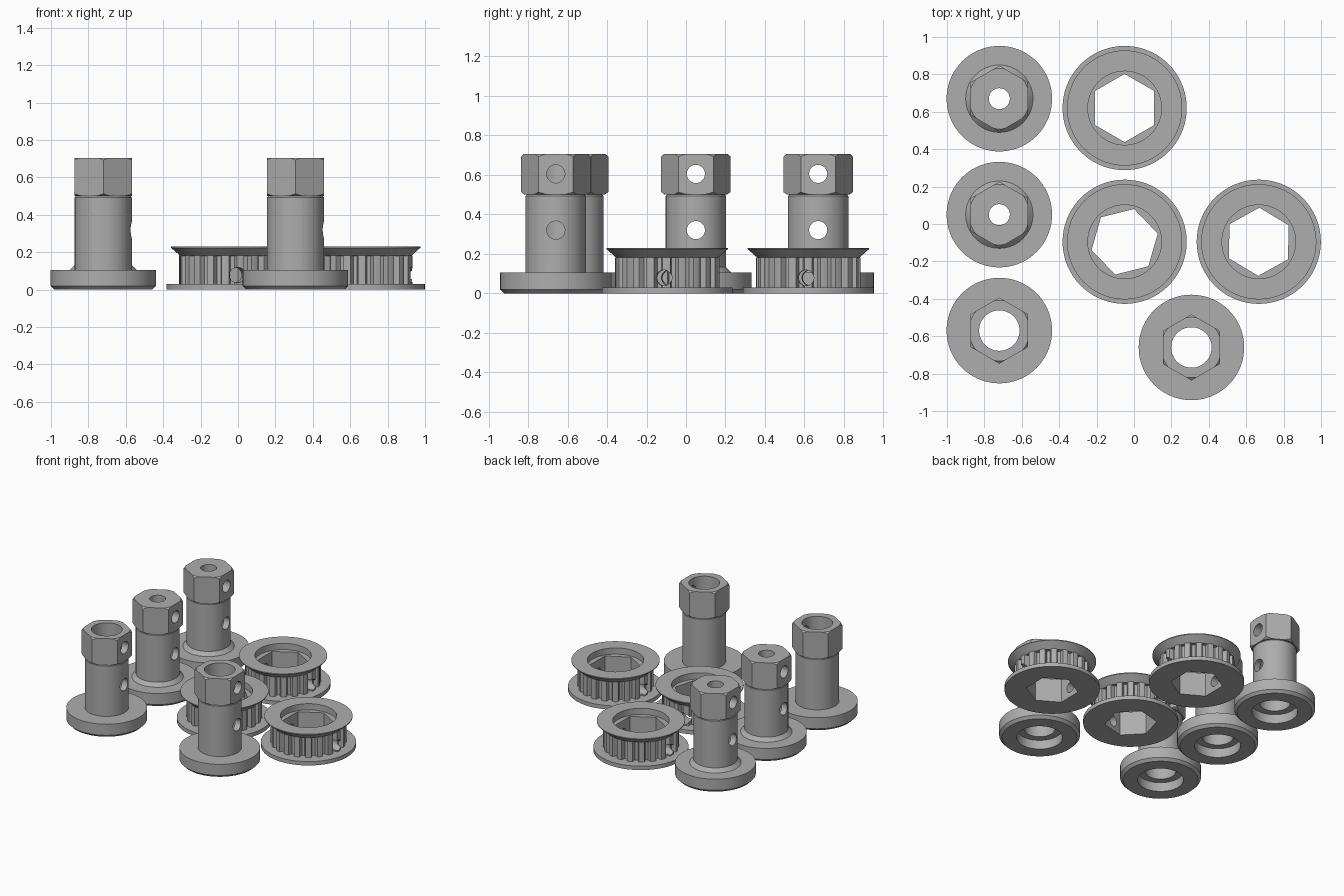
import bpy, bmesh, math
from mathutils import Matrix

if "Cube" in bpy.data.objects:
    bpy.data.objects.remove(bpy.data.objects["Cube"])

grey = bpy.data.materials.new("plain grey")
grey.diffuse_color = (0.42, 0.42, 0.42, 1)
grey.use_nodes = True
grey.node_tree.nodes["Principled BSDF"].inputs["Base Color"].default_value = grey.diffuse_color


def make(name, bm):
    bmesh.ops.recalc_face_normals(bm, faces=bm.faces)
    me = bpy.data.meshes.new(name)
    bm.to_mesh(me)
    bm.free()
    me.materials.append(grey)
    ob = bpy.data.objects.new(name, me)
    bpy.context.collection.objects.link(ob)
    return ob


def lathe(name, profile, n=72):
    """Revolve a closed (radius, z) profile that stays off the axis."""
    bm = bmesh.new()
    rings = [[bm.verts.new((r * math.cos(2 * math.pi * i / n), r * math.sin(2 * math.pi * i / n), z))
              for r, z in profile] for i in range(n)]
    m = len(profile)
    for i in range(n):
        a, b = rings[i], rings[(i + 1) % n]
        for j in range(m):
            k = (j + 1) % m
            bm.faces.new((a[j], b[j], b[k], a[k]))
    return make(name, bm)


def prism(name, pts, z0, z1):
    bm = bmesh.new()
    lo = [bm.verts.new((x, y, z0)) for x, y in pts]
    hi = [bm.verts.new((x, y, z1)) for x, y in pts]
    bm.faces.new(lo)
    bm.faces.new(hi)
    for i in range(len(pts)):
        k = (i + 1) % len(pts)
        bm.faces.new((lo[i], lo[k], hi[k], hi[i]))
    return make(name, bm)


def polar(r, deg):
    return r * math.cos(math.radians(deg)), r * math.sin(math.radians(deg))


def hexagon(name, apothem, z0, z1):
    r = apothem / math.cos(math.pi / 6)
    return prism(name, [polar(r, 30 + 60 * i) for i in range(6)], z0, z1)


def rod(radius, z, x0, x1, turn=0):
    """Horizontal drill along x."""
    bm = bmesh.new()
    bmesh.ops.create_cone(bm, cap_ends=True, segments=32, radius1=radius, radius2=radius, depth=x1 - x0,
                          matrix=Matrix.Rotation(math.radians(turn), 4, 'Z')
                          @ Matrix.Translation(((x0 + x1) / 2, 0, z)) @ Matrix.Rotation(math.pi / 2, 4, 'Y'))
    return make("drill", bm)


def combine(ob, tool, operation='DIFFERENCE'):
    """Apply a boolean and drop the tool."""
    mod = ob.modifiers.new("cut", 'BOOLEAN')
    mod.object, mod.operation, mod.solver = tool, operation, 'EXACT'
    bpy.context.view_layer.update()
    me = bpy.data.meshes.new_from_object(ob.evaluated_get(bpy.context.evaluated_depsgraph_get()))
    ob.modifiers.clear()
    ob.data = me
    bpy.data.objects.remove(tool)


def finish(ob, x, y, turn=0):
    ob.location = (x, y, 0)
    ob.rotation_euler.z = math.radians(turn)
    bpy.ops.object.select_all(action='DESELECT')
    ob.select_set(True)
    bpy.context.view_layer.objects.active = ob
    bpy.ops.object.shade_smooth_by_angle(angle=math.radians(30))


def hub(x, y, capped):
    # Flanged shaft with stepped bore; the capped kind has a collar at its foot
    foot = [(0.18, 0.105), (0.153, 0.132)] if capped else [(0.153, 0.105)]
    body = lathe("hub_shaft", [(0.16, 0), (0.262, 0), (0.282, 0.02), (0.282, 0.105)] + foot +
                 [(0.153, 0.492), (0.147, 0.5), (0.108, 0.5), (0.108, 0.07), (0.16, 0.07)])
    # Hexagonal head with chamfered corners
    bore = 0.056 if capped else 0.108
    head = hexagon("hub_hex_head", 0.153, 0.49, 0.72)
    combine(head, lathe("chamfer", [(bore, 0.5), (0.158, 0.5), (0.182, 0.517), (0.182, 0.688),
                                    (0.162, 0.705), (bore, 0.705)]), 'INTERSECT')
    # Cross holes: right through the capped kind, one wall only on the open kind
    start = -0.3 if capped else 0
    combine(body, rod(0.046, 0.32, start, 0.3))
    combine(head, rod(0.046, 0.605, start, 0.3))
    finish(body, x, y)
    finish(head, x, y)


def pulley(x, y, turn):
    # Bottom flange
    flange = prism("pulley_bottom_flange", [polar(0.332, 5 * i) for i in range(72)], 0, 0.03)
    # Toothed barrel
    teeth = 20
    step = 360 / teeth
    pts = []
    for i in range(teeth):
        for r, f in ((0.263, -0.24), (0.265, 0), (0.263, 0.24), (0.25, 0.29), (0.232, 0.36), (0.232, 0.64),
                     (0.25, 0.71)):
            pts.append(polar(r, (i + f) * step))
    barrel = prism("pulley_teeth", pts, 0.03, 0.182)
    combine(barrel, rod(0.04, 0.078, -0.4, 0.4, -3))
    for ob in (flange, barrel):
        combine(ob, hexagon("hex_bore", 0.158, -0.1, 0.4))
    # Flared top rim around a round recess
    rim = lathe("pulley_top_rim", [(0.197, 0.18), (0.258, 0.18), (0.308, 0.224), (0.308, 0.23), (0.197, 0.23)])
    for ob in (flange, barrel, rim):
        finish(ob, x, y, turn)


for x, y, capped in ((-0.72, 0.67, True), (-0.72, 0.05, True), (-0.72, -0.57, False), (0.307, -0.66, False)):
    hub(x, y, capped)
for x, y, turn in ((-0.05, 0.62, 0), (-0.05, -0.095, -76), (0.667, -0.095, -1)):
    pulley(x, y, turn)
